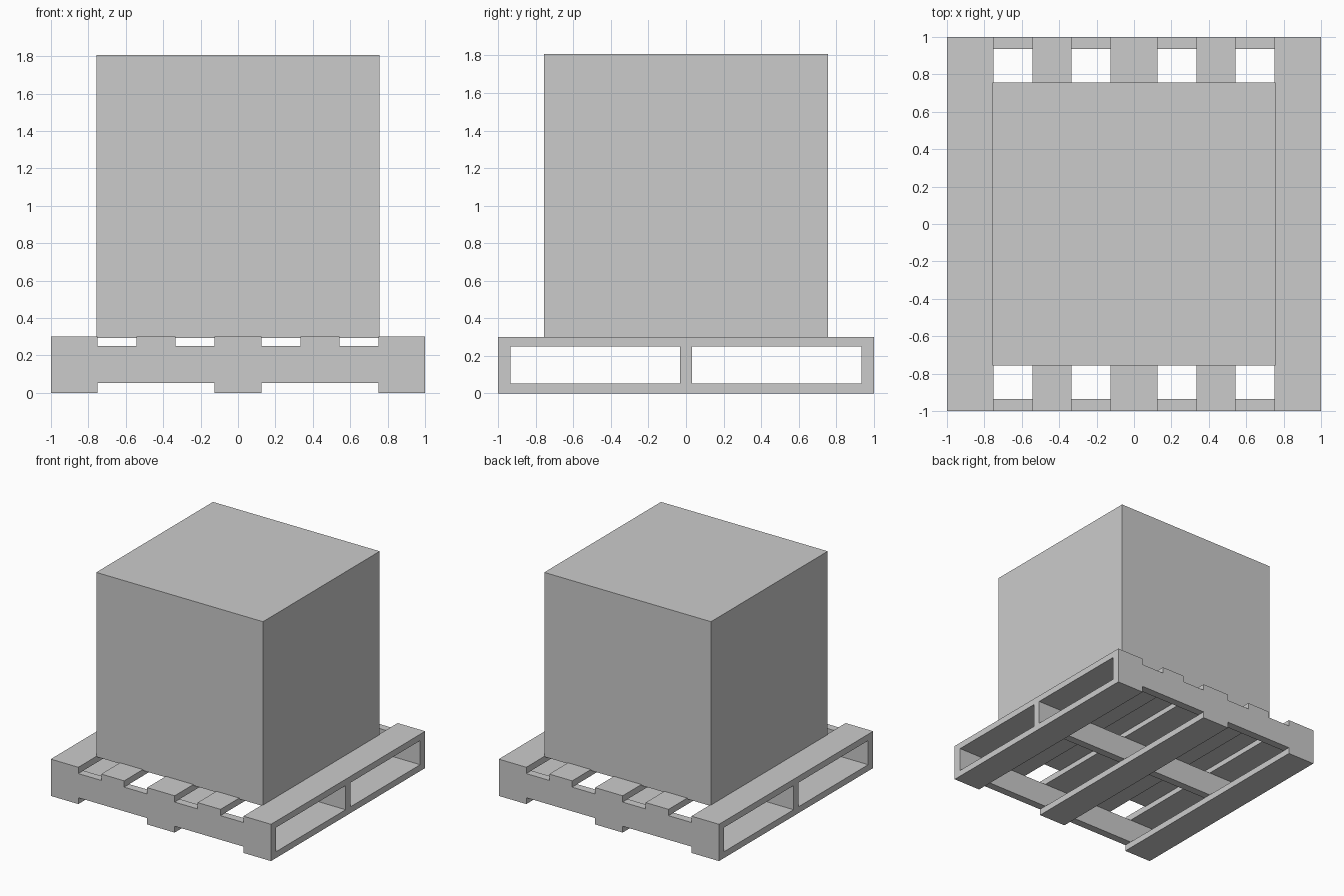
import bpy

if "Cube" in bpy.data.objects:
    bpy.data.objects.remove(bpy.data.objects["Cube"])


def box(name, x0, x1, y0, y1, z0, z1):
    """Add a box spanning the given ranges."""
    bpy.ops.mesh.primitive_cube_add(
        size=1, location=((x0 + x1) / 2, (y0 + y1) / 2, (z0 + z1) / 2))
    ob = bpy.context.object
    ob.name = name
    ob.scale = (x1 - x0, y1 - y0, z1 - z0)
    bpy.ops.object.transform_apply(location=False, rotation=False, scale=True)
    return ob


BOARD = 0.052    # board thickness
DECK = 0.302     # top of the pallet

# Three wide boards resting on the ground
for x in (-0.875, 0, 0.875):
    box("bottom_board", x - 0.125, x + 0.125, -1, 1, 0, BOARD)

# Three stringers running from side to side
for y in (-0.9675, 0, 0.9675):
    box("stringer", -1, 1, y - 0.0325, y + 0.0325, BOARD, DECK - BOARD)

# Five deck boards, the second and fourth slightly narrower
for x, half in ((-0.875, 0.125), (-0.4375, 0.104), (0, 0.125),
                (0.4375, 0.104), (0.875, 0.125)):
    box("deck_board", x - half, x + half, -1, 1, DECK - BOARD, DECK)

# Crate sitting slightly sunk into the deck
H = 0.757
box("crate", -H, H, -H, H, 0.294, 1.807)
